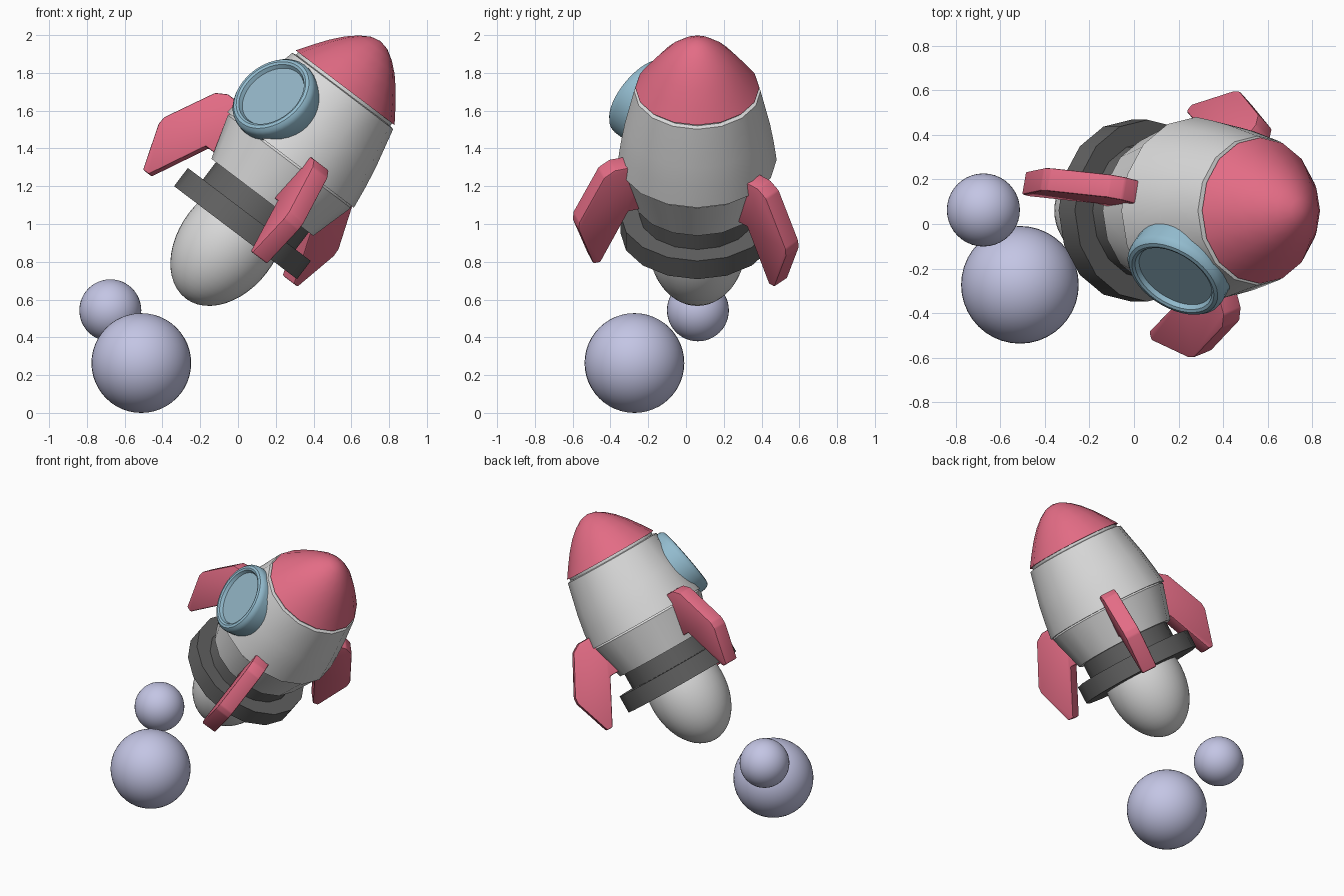
import bpy, bmesh, math
from mathutils import Matrix, Vector

if "Cube" in bpy.data.objects:
    bpy.data.objects.remove(bpy.data.objects["Cube"])


def material(name, rgb):
    m = bpy.data.materials.new(name)
    m.diffuse_color = (*rgb, 1)
    m.use_nodes = True
    m.node_tree.nodes["Principled BSDF"].inputs["Base Color"].default_value = m.diffuse_color
    return m


WHITE = material("hull white", (0.70, 0.70, 0.70))
PINK = material("pink", (0.77, 0.15, 0.235))
BLUE = material("window blue", (0.29, 0.50, 0.62))
GLASS = material("glass blue", (0.29, 0.46, 0.56))
DARK = material("dark grey", (0.12, 0.12, 0.12))
SMOKE = material("smoke lavender", (0.55, 0.56, 0.78))

# Rocket frame: local z is the flight axis, tilted towards +x
ROCKET = Matrix.Translation((-0.013, 0.06, 0.954)) @ Matrix.Rotation(math.radians(37.1), 4, 'Y')


def finish(name, bm, mats, matrix, angle=35):
    bmesh.ops.recalc_face_normals(bm, faces=bm.faces)
    me = bpy.data.meshes.new(name)
    bm.to_mesh(me)
    bm.free()
    ob = bpy.data.objects.new(name, me)
    bpy.context.collection.objects.link(ob)
    for m in mats:
        me.materials.append(m)
    ob.matrix_world = matrix
    bpy.ops.object.select_all(action='DESELECT')
    ob.select_set(True)
    bpy.context.view_layer.objects.active = ob
    bpy.ops.object.shade_smooth_by_angle(angle=math.radians(angle))
    return ob


def lathe(name, profile, mats, matrix=ROCKET, n=16, inner=None):
    """Revolve (radius, height) points; faces within radius 'inner' on the last cap use material 1."""
    bm = bmesh.new()
    rings = []
    for r, z in profile:
        if r == 0:
            rings.append([bm.verts.new((0, 0, z))] * n)
        else:
            rings.append([bm.verts.new((r * math.cos(2 * math.pi * i / n),
                                        r * math.sin(2 * math.pi * i / n), z)) for i in range(n)])
    last = len(rings) - 2
    for k, (a, b) in enumerate(zip(rings, rings[1:])):
        for i in range(n):
            j = (i + 1) % n
            corners = list(dict.fromkeys((a[i], a[j], b[j], b[i])))
            f = bm.faces.new(corners)
            if inner and k == last:
                f.material_index = 1
    return finish(name, bm, mats, matrix)


def ball(name, centre, radii, mat, frame=Matrix.Identity(4)):
    bm = bmesh.new()
    bmesh.ops.create_uvsphere(bm, u_segments=40, v_segments=24, radius=1)
    bmesh.ops.scale(bm, vec=radii, verts=bm.verts)
    return finish(name, bm, [mat], frame @ Matrix.Translation(centre))


# Hull
lathe("upper_hull", [(0, 0.483), (0.42, 0.483), (0.405, 0.60), (0.385, 0.72), (0.335, 0.94),
                     (0.312, 0.945), (0.312, 0.97), (0, 0.97)], [WHITE])
lathe("lower_hull", [(0, 0.235), (0.338, 0.235), (0.408, 0.472), (0.40, 0.485), (0, 0.485)], [WHITE])

# Nose cone with a rounded tip
lathe("nose_cone", [(0, 0.962), (0.328, 0.962), (0.275, 1.04), (0.22, 1.115), (0.165, 1.178),
                    (0.11, 1.226), (0.055, 1.26), (0, 1.272)], [PINK])

# Engine collar, ring and exhaust
lathe("engine_collar", [(0, 0.05), (0.308, 0.05), (0.308, 0.245), (0, 0.245)], [DARK])
lathe("engine_ring", [(0, 0), (0.408, 0), (0.408, 0.121), (0, 0.121)], [DARK])
ball("exhaust", (0, 0, -0.067), (0.26, 0.26, 0.37), WHITE, ROCKET)

# Round window facing outwards from the hull
facing = Vector((-0.69, -0.69, 0.19)).to_track_quat('Z', 'Y').to_matrix().to_4x4()
lathe("window", [(0, -0.075), (0.235, -0.075), (0.24, 0.03), (0.236, 0.052), (0.222, 0.068),
                 (0.205, 0.072), (0.192, 0.066), (0.182, 0.045), (0, 0.045)], [BLUE, GLASS],
      ROCKET @ Matrix.Translation((-0.245, -0.26, 0.687)) @ facing, n=40, inner=True)

# Three swept fins, drawn as (radius, height) outlines
FIN = [(0.28, 0.27), (0.40, 0.27), (0.555, -0.03), (0.595, -0.03), (0.678, 0.215),
       (0.675, 0.26), (0.535, 0.525), (0.475, 0.56), (0.28, 0.56)]
THICK = 0.105
for k, az in enumerate((168, 48, -72)):
    bm = bmesh.new()
    face = bm.faces.new([bm.verts.new((r, -THICK / 2, z)) for r, z in FIN])
    out = bmesh.ops.extrude_face_region(bm, geom=[face])
    bmesh.ops.translate(bm, vec=(0, THICK, 0),
                        verts=[v for v in out["geom"] if isinstance(v, bmesh.types.BMVert)])
    bmesh.ops.bevel(bm, geom=bm.edges[:], offset=0.008, segments=2, affect='EDGES', profile=0.5)
    finish(f"fin_{k + 1}", bm, [PINK], ROCKET @ Matrix.Rotation(math.radians(az), 4, 'Z'))

# Smoke puffs
ball("large_puff", (-0.512, -0.273, 0.264), (0.264,) * 3, SMOKE)
ball("small_puff", (-0.676, 0.063, 0.543), (0.164,) * 3, SMOKE)
